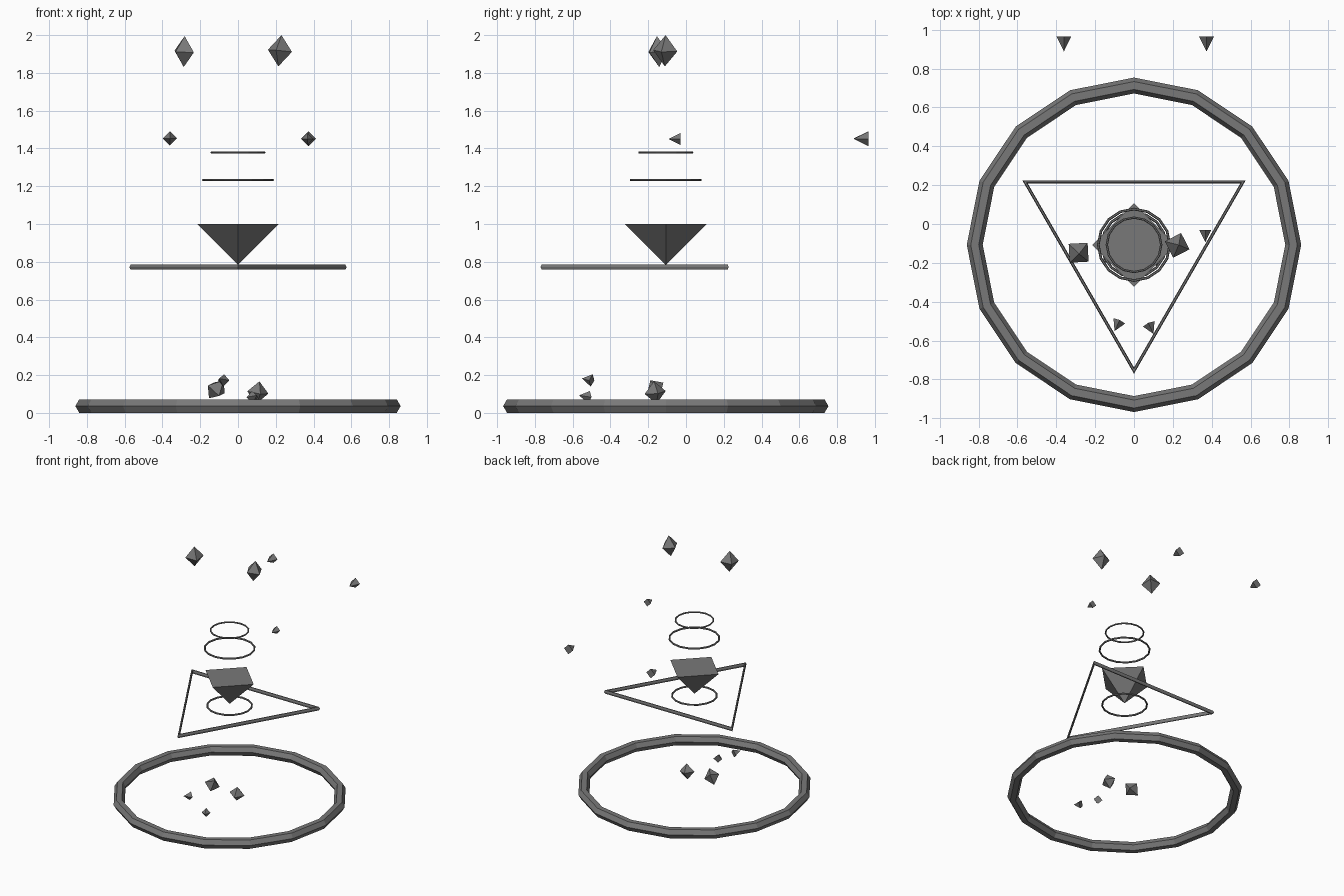
import bpy
import bmesh
from math import radians

if "Cube" in bpy.data.objects:
    bpy.data.objects.remove(bpy.data.objects["Cube"])

CY = -0.107  # shared axis of the rings, triangle and pyramid

grey = bpy.data.materials.new("dark_grey")
grey.diffuse_color = (0.19, 0.19, 0.19, 1)
grey.use_nodes = True
grey.node_tree.nodes["Principled BSDF"].inputs["Base Color"].default_value = grey.diffuse_color


def finish(obj, name):
    obj.name = name
    obj.data.materials.append(grey)
    return obj


def ring(name, z, outer, minor, sides, turn=0):
    """Faceted hoop with a hexagonal tube."""
    bpy.ops.mesh.primitive_torus_add(
        major_radius=outer - minor, minor_radius=minor,
        major_segments=sides, minor_segments=6,
        location=(0, CY, z), rotation=(0, 0, radians(turn)))
    return finish(bpy.context.object, name)


def crystal(name, loc, radius, half_height, rot):
    """Eight-sided stone, slightly taller than wide."""
    bm = bmesh.new()
    for axis, size in ((0, radius), (1, radius), (2, half_height)):
        for sign in (-1, 1):
            co = [0, 0, 0]
            co[axis] = sign * size
            bm.verts.new(co)
    bmesh.ops.convex_hull(bm, input=bm.verts)
    bmesh.ops.recalc_face_normals(bm, faces=bm.faces)
    mesh = bpy.data.meshes.new(name)
    bm.to_mesh(mesh)
    bm.free()
    obj = bpy.data.objects.new(name, mesh)
    bpy.context.collection.objects.link(obj)
    obj.location = loc
    obj.rotation_euler = [radians(a) for a in rot]
    return finish(obj, name)


def spike(name, loc, radius, length, rot):
    """Small four-sided spike, pointing forward when turned 90 about x."""
    bpy.ops.mesh.primitive_cone_add(
        vertices=4, radius1=radius, radius2=0, depth=length,
        location=loc, rotation=[radians(a) for a in rot])
    return finish(bpy.context.object, name)


# Hoops and triangle
ring("floor_ring", 0.036, 0.861, 0.041, 16)
ring("triangle_frame", 0.772, 0.664, 0.016, 3, -90)
ring("lower_hoop", 0.77, 0.172, 0.007, 16)
ring("middle_hoop", 1.233, 0.191, 0.007, 16)
ring("upper_hoop", 1.378, 0.146, 0.006, 16)

# Inverted pyramid
bpy.ops.mesh.primitive_cone_add(
    vertices=4, radius1=0, radius2=0.215, depth=0.215,
    location=(0, CY, 0.8915))
finish(bpy.context.object, "inverted_pyramid")

# Floating crystals
crystal("top_crystal_left", (-0.285, -0.148, 1.913), 0.069, 0.082, (4, -2, 48))
crystal("top_crystal_right", (0.222, -0.11, 1.917), 0.067, 0.083, (-3, 5, -18))
crystal("low_crystal_left", (-0.115, -0.164, 0.125), 0.058, 0.066, (40, 20, 35))
crystal("low_crystal_right", (0.105, -0.163, 0.108), 0.058, 0.06, (8, 6, 15))

# Spikes
spike("back_spike_left", (-0.361, 0.927, 1.453), 0.038, 0.078, (90, 0, 0))
spike("back_spike_right", (0.373, 0.927, 1.451), 0.039, 0.078, (90, 0, 0))
spike("middle_spike", (0.367, -0.062, 1.45), 0.031, 0.064, (90, 0, 0))
spike("low_spike_left", (-0.088, -0.525, 0.177), 0.033, 0.058, (80, 0, -25))
spike("low_spike_right", (0.088, -0.54, 0.088), 0.033, 0.058, (80, 0, 25))
